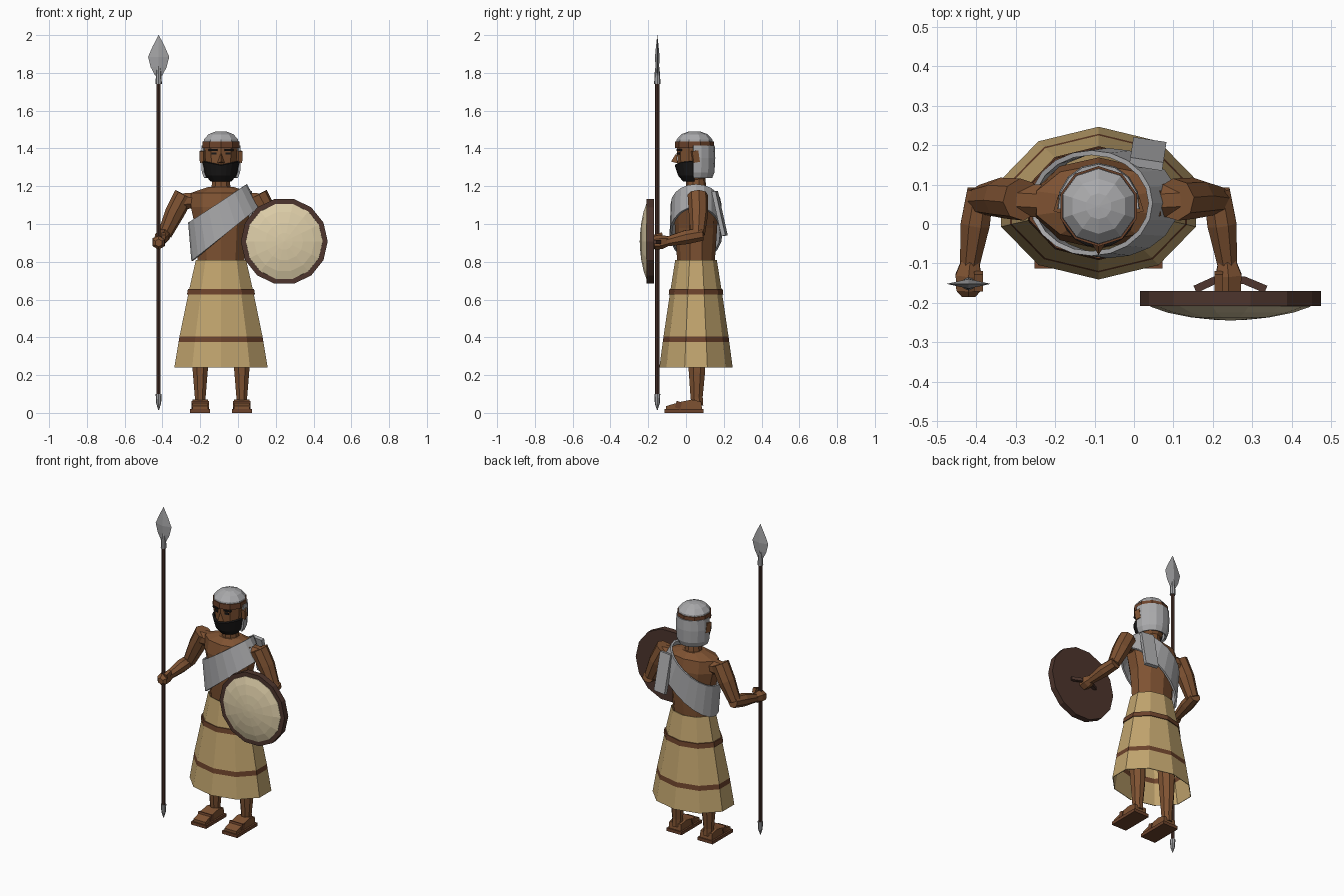
import bpy, bmesh, math
from mathutils import Vector, Matrix

if "Cube" in bpy.data.objects:
    bpy.data.objects.remove(bpy.data.objects["Cube"])

CX, CY = -0.09, 0.053  # body axis


def material(name, r, g, b):
    m = bpy.data.materials.new(name)
    m.diffuse_color = (r, g, b, 1)
    m.use_nodes = True
    m.node_tree.nodes["Principled BSDF"].inputs["Base Color"].default_value = m.diffuse_color
    return m


SKIN = material("brown skin", .21, .085, .032)
STRAW = material("straw cloth", .53, .37, .155)
TRIM = material("leather trim", .15, .055, .024)
GREY = material("grey cloth", .40, .40, .41)
STEEL = material("steel", .36, .36, .37)
HIDE = material("cream hide", .72, .61, .39)
WOOD = material("dark wood", .075, .036, .026)
BLACK = material("black hair", .01, .009, .009)


def add(name, verts, faces, *mats):
    me = bpy.data.meshes.new(name)
    me.from_pydata([tuple(v) for v in verts], [], faces)
    ob = bpy.data.objects.new(name, me)
    bpy.context.collection.objects.link(ob)
    for m in mats:
        me.materials.append(m)
    bm = bmesh.new()
    bm.from_mesh(me)
    bmesh.ops.recalc_face_normals(bm, faces=bm.faces)
    bm.to_mesh(me)
    bm.free()
    return ob


def skin_rings(name, rings, mats, closed=True, caps=True):
    """Join equal-length point rings with quads."""
    n = len(rings[0])
    verts = [p for r in rings for p in r]
    faces = []
    for i in range(len(rings) - 1):
        for j in range(n if closed else n - 1):
            k = (j + 1) % n
            faces.append((i*n + j, i*n + k, (i+1)*n + k, (i+1)*n + j))
    if caps:
        faces += [tuple(range(n)), tuple((len(rings)-1)*n + j for j in range(n))]
    return add(name, verts, faces, *mats)


def oval(z, rx, ry, cx=CX, cy=CY, n=10, a0=90, a1=450, ends=False):
    out = []
    for j in range(n + (1 if ends else 0)):
        a = math.radians(a0 + (a1 - a0) * j / n)
        out.append((cx + rx*math.cos(a), cy + ry*math.sin(a), z))
    return out


def limb(name, pts, mat, n=8):
    """Tapered tube through (x, y, z, radius) points."""
    P = [Vector(p[:3]) for p in pts]
    rings = []
    for i, p in enumerate(P):
        d = (P[min(i+1, len(P)-1)] - P[max(i-1, 0)]).normalized()
        u = d.cross(Vector((.31, .95, 0)) if abs(d.z) > .6 else Vector((0, 0, 1))).normalized()
        v = d.cross(u)
        rings.append([p + pts[i][3]*(u*math.cos(a) + v*math.sin(a))
                      for a in [2*math.pi*(j+.5)/n for j in range(n)]])
    return skin_rings(name, rings, [mat])


def box(name, c, s, mat, rot=(0, 0, 0)):
    M = Matrix.Rotation(rot[2], 3, 'Z') @ Matrix.Rotation(rot[0], 3, 'X')
    v = [Vector(c) + M @ Vector((x*s[0]/2, y*s[1]/2, z*s[2]/2))
         for x in (-1, 1) for y in (-1, 1) for z in (-1, 1)]
    f = [(0, 1, 3, 2), (4, 6, 7, 5), (0, 4, 5, 1), (2, 3, 7, 6), (0, 2, 6, 4), (1, 5, 7, 3)]
    return add(name, v, f, mat)


def thicken(ob, t):
    m = ob.modifiers.new("thickness", 'SOLIDIFY')
    m.thickness = t
    m.offset = 0


# Flared skirt with a woven stripe, and a raised belt
skirt = skin_rings("skirt", [oval(z, rx, ry) for z, rx, ry in (
    (.24, .258, .192), (.375, .234, .174), (.405, .229, .170), (.64, .178, .135), (.81, .138, .108))],
    [STRAW, TRIM], caps=False)
for p in skirt.data.polygons:
    p.material_index = 1 if .375 < p.center.z < .405 else 0
thicken(skirt, .004)
skin_rings("belt", [oval(z, r, r*.765) for z, r in
                    ((.627, .178), (.627, .189), (.657, .184), (.657, .172))], [TRIM], caps=False)

# Torso and neck
skin_rings("torso", [oval(z, rx, ry) for z, rx, ry in (
    (.78, .128, .098), (.98, .142, .112), (1.09, .168, .116), (1.165, .166, .098), (1.195, .075, .06))], [SKIN])
skin_rings("neck", [oval(1.17, .054, .054, cy=.055), oval(1.27, .047, .05, cy=.05)], [SKIN])

# Sash sloping from the hip over the far shoulder, with a hanging tail
low, high = oval(0, .175, .134, cx=-.066, n=20), oval(0, .150, .128, cx=-.108, n=20)
low = [(x, y, .81 + .81*(x + .235)) for x, y, z in low]
high = [(x, y, 1.01 + .667*(x + .255)) for x, y, z in high]
thicken(skin_rings("sash", [low, high], [GREY], caps=False), .012)
box("sash_tail", (.035, .178, 1.055), (.085, .022, .24), GREY, (.22, 0, -.15))

# Head
HY = .045
skin_rings("head", [oval(z, r, r + .003, cy=HY) for z, r in (
    (1.235, .05), (1.265, .07), (1.32, .086), (1.40, .091), (1.43, .09))], [SKIN])
skin_rings("head_band", [oval(z, r, r, cy=HY) for z, r in
                         ((1.402, .088), (1.402, .102), (1.437, .102), (1.437, .09))], [TRIM], caps=False)
skin_rings("cap", [oval(z, r, r, cy=HY) for z, r in (
    (1.425, .098), (1.447, .095), (1.475, .07), (1.489, .033), (1.491, .004))], [GREY])
hood = skin_rings("hood", [oval(z, r, r + .004, cy=HY, n=8, a0=-4, a1=184, ends=True) for z, r in (
    (1.245, .084), (1.275, .096), (1.35, .1), (1.415, .097))], [GREY], closed=False, caps=False)
thicken(hood, .012)

# Beard whose upper edge dips under the nose
rings = [oval(z, r, r + .005, cy=HY, n=10, a0=180, a1=360, ends=True)
         for z, r in ((1.228, .05), (1.26, .077), (1.32, .094))]
rings[2] = [(x, y, 1.332 - .02*(1 - abs(x - CX)/.094)) for x, y, z in rings[2]]
beard = skin_rings("beard", rings, [BLACK], closed=False, caps=False)
thicken(beard, .012)
add("beard_underside", rings[0], [tuple(range(11))], BLACK)

# Nose, eyes, brows and ears
add("nose", [(CX, -.05, 1.378), (CX - .02, -.045, 1.322), (CX + .02, -.045, 1.322), (CX, -.079, 1.33)],
    [(0, 1, 3), (0, 3, 2), (1, 2, 3), (0, 2, 1)], SKIN)
for s, side in ((-1, "right"), (1, "left")):
    box(side + "_brow", (CX + s*.041, -.036, 1.392), (.046, .014, .009), BLACK, (0, 0, s*.32))
    box(side + "_eye", (CX + s*.036, -.037, 1.373), (.026, .008, .012), BLACK, (0, 0, s*.32))
    box(side + "_ear", (CX + s*.098, .05, 1.357), (.022, .034, .062), SKIN, (.15, 0, s*.3))

# Arms, hands, legs and sandals, mirrored about the body axis
for s, side in ((-1, "right"), (1, "left")):
    X = lambda d: CX + s*d
    limb(side + "_upper_arm", [(X(.195), .062, 1.155, .054), (X(.245), .066, 1.06, .052),
                               (X(.298), .062, .945, .038)], SKIN)
    limb(side + "_shoulder", [(X(.12), .057, 1.125, .045), (X(.215), .062, 1.12, .045)], SKIN)
    limb(side + "_forearm", [(X(.30), .085, .945, .036), (X(.313), .0, .93, .040),
                             (X(.328), -.11, .905, .026)], SKIN)
    limb(side + "_hand", [(X(.326), -.095, .91, .026), (X(.33), -.13, .905, .038),
                          (X(.33), -.168, .90, .036), (X(.33), -.185 if s < 0 else -.17, .90, .02)], SKIN, 6)
    box(side + "_thumb", (X(.305), -.145, .935), (.022, .045, .03), SKIN, (.3, 0, 0))
    lx = CX + s*.11
    skin_rings(side + "_leg", [oval(z, r, r + .004, cx=lx, cy=y, n=8, a0=22.5, a1=382.5) for z, r, y in (
        (.04, .030, .06), (.085, .031, .056), (.22, .043, .058), (.45, .055, .05))], [SKIN])
    box(side + "_sole", (lx, -.01, .01), (.106, .205, .02), TRIM)
    prof = [(-.105, .02), (-.105, .036), (-.03, .058), (.03, .07), (.08, .06), (.085, .02)]
    skin_rings(side + "_foot", [[(lx + k*w, y, z) for y, z in prof] for k, w in ((-1, .042), (1, .042))], [SKIN])
    box(side + "_sandal_strap", (lx, -.04, .042), (.092, .03, .036), TRIM, (-.28, 0, 0))

# Spear
SX, SY = -.42, -.152


def spear_part(name, prof, mat, n=8, flat=1):
    skin_rings(name, [oval(z, r, r*flat, SX, SY, n) for z, r in prof], [mat])


spear_part("spear_shaft", ((.06, .011), (1.76, .011)), WOOD)
spear_part("spear_butt", ((.015, .002), (.05, .013), (.10, .016)), STEEL)
spear_part("spear_socket", ((1.74, .017), (1.80, .014), (1.85, .008)), STEEL)
spear_part("spear_blade", ((1.785, .018), (1.83, .042), (1.885, .056), (1.94, .032), (2.0, .001)), STEEL, 4, .22)

# Round shield
HX, HZ = .245, .908


def disc(name, prof, mat):
    rings = [[(HX + r*math.cos(a), y, HZ + r*math.sin(a)) for a in
              [2*math.pi*j/14 for j in range(14)]] for y, r in prof]
    skin_rings(name, rings, [mat])


disc("shield_rim", ((-.17, .23), (-.208, .23), (-.208, .19)), WOOD)
disc("shield_face", ((-.20, .205), (-.21, .203), (-.225, .16), (-.237, .1), (-.243, .045), (-.245, .002)), HIDE)
limb("shield_grip", [(.155, -.166, .905, .014), (.205, -.143, .905, .014),
                     (.28, -.143, .905, .014), (.335, -.166, .905, .014)], WOOD, 4)
